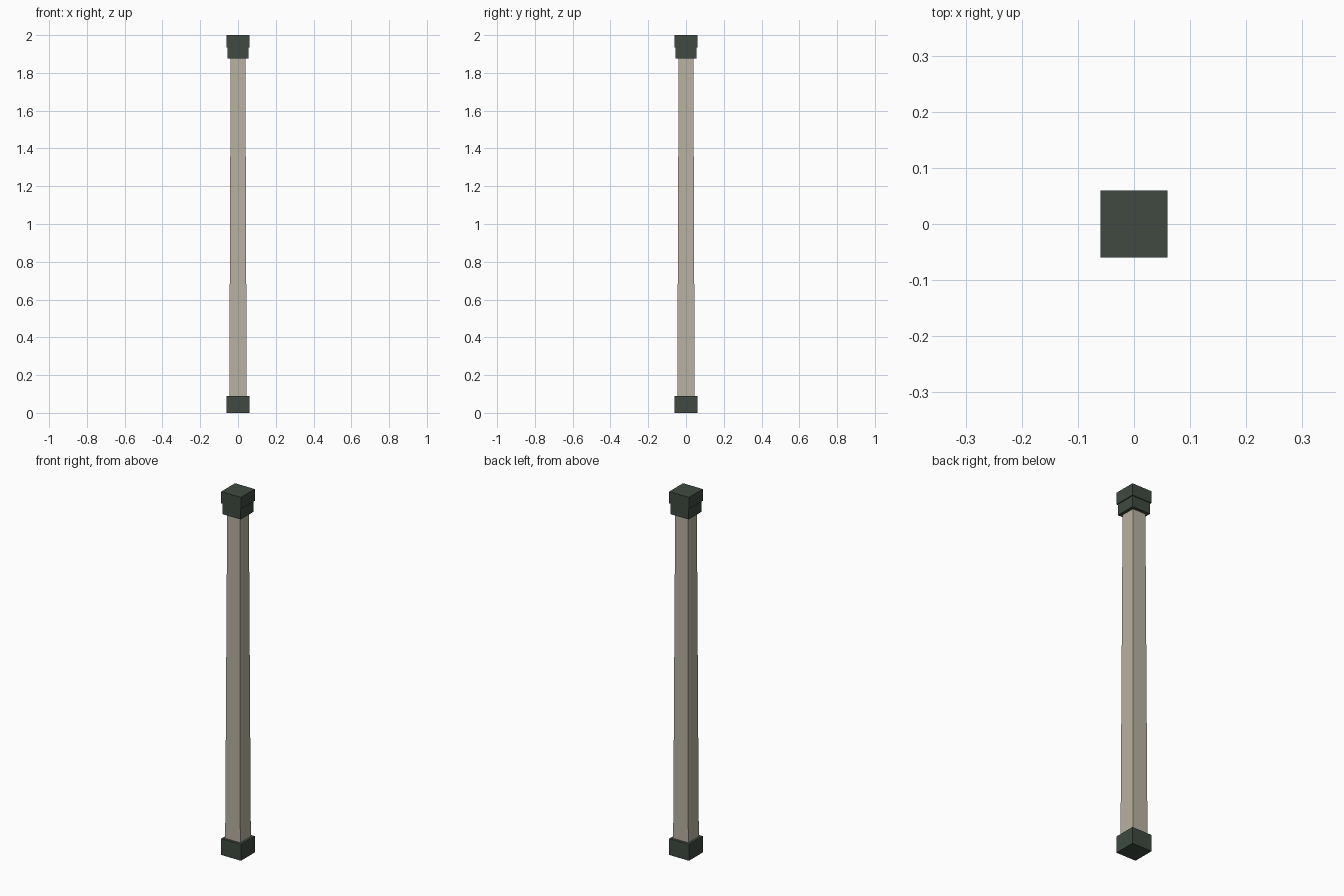
import bpy, bmesh

if "Cube" in bpy.data.objects:
    bpy.data.objects.remove(bpy.data.objects["Cube"])


def material(name, rgb):
    m = bpy.data.materials.new(name)
    m.diffuse_color = (*rgb, 1)
    m.use_nodes = True
    m.node_tree.nodes["Principled BSDF"].inputs["Base Color"].default_value = m.diffuse_color
    return m


stone = material("beige", (0.48, 0.445, 0.35))
dark = material("dark green grey", (0.05, 0.068, 0.053))


def square_block(name, z0, z1, half0, half1, mat):
    """Square block running from z0 to z1, with its own half width at each end."""
    bm = bmesh.new()
    bmesh.ops.create_cube(bm, size=2)
    for v in bm.verts:
        top = v.co.z > 0
        h = half1 if top else half0
        v.co = (v.co.x * h, v.co.y * h, z1 if top else z0)
    mesh = bpy.data.meshes.new(name)
    bm.to_mesh(mesh)
    bm.free()
    mesh.materials.append(mat)
    ob = bpy.data.objects.new(name, mesh)
    bpy.context.collection.objects.link(ob)


# foot, tapered shaft, collar and cap
square_block("foot", 0, 0.09, 0.06, 0.06, dark)
square_block("shaft", 0.09, 1.875, 0.046, 0.039, stone)
square_block("collar", 1.875, 1.935, 0.055, 0.055, dark)
square_block("cap", 1.935, 2.0, 0.06, 0.06, dark)
